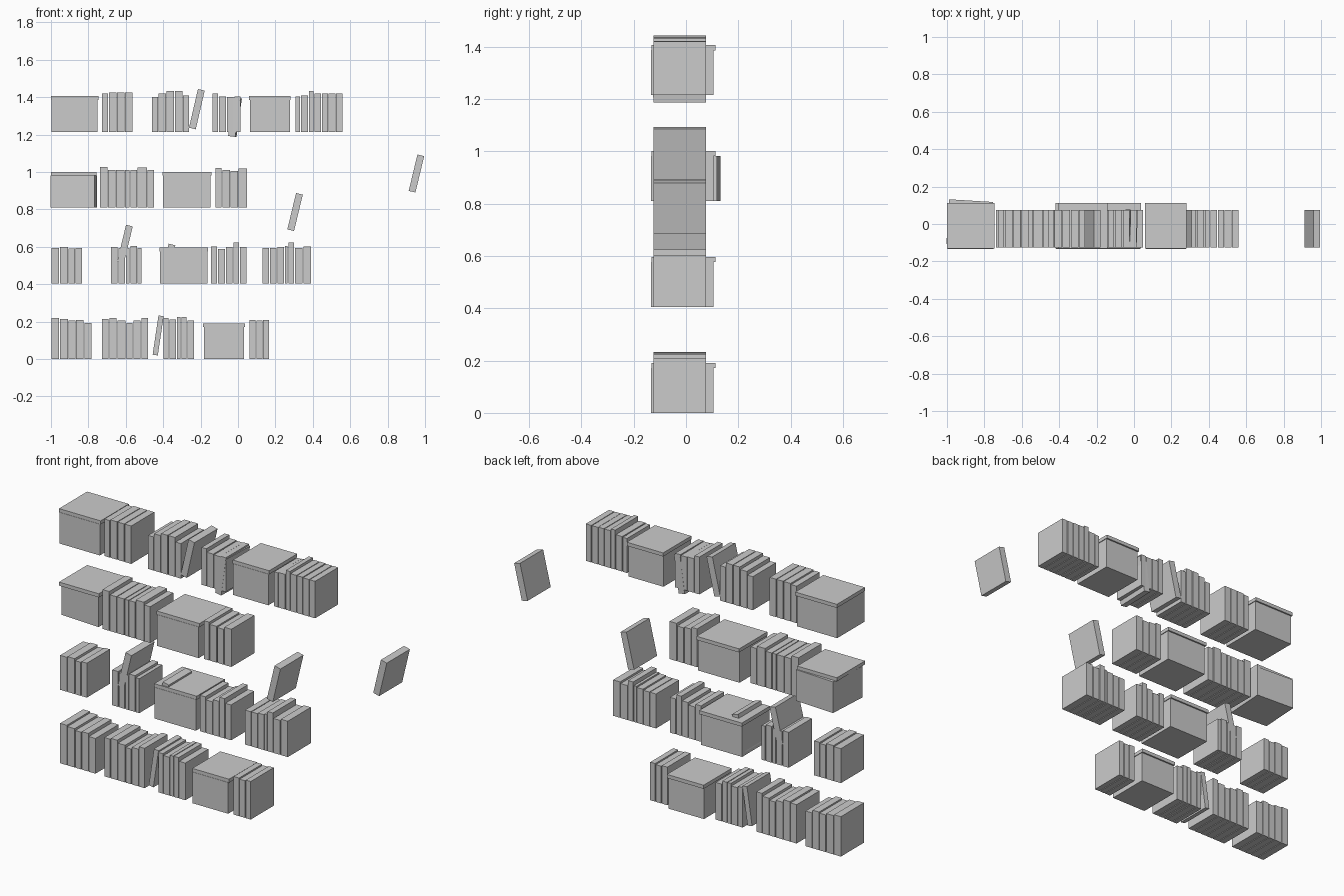
import bpy
import math

grey = bpy.data.materials.new("light grey")
grey.diffuse_color = (0.6, 0.6, 0.6, 1)

BOOK_FRONT, BOOK_BACK = -0.125, 0.076
BOOK_Y = (BOOK_FRONT + BOOK_BACK) / 2
BOOK_DEPTH = BOOK_BACK - BOOK_FRONT
SHELVES = (0.0, 0.405, 0.81, 1.215)


def block(name, centre, size, rotation=(0, 0, 0)):
    bpy.ops.mesh.primitive_cube_add(size=1, location=centre, rotation=rotation)
    ob = bpy.context.object
    ob.name = name
    ob.scale = size
    bpy.ops.object.transform_apply(location=False, rotation=False, scale=True)
    ob.data.materials.append(grey)
    return ob


def book_run(shelf, x, widths, heights):
    """Upright books side by side; sizes in thousandths of a unit."""
    base = SHELVES[shelf]
    for w, h in zip(widths, heights):
        w, h = w / 1000, h / 1000
        block("book", (x + w / 2, BOOK_Y, base + h / 2), (w - 0.004, BOOK_DEPTH, h))
        x += w


def leaning_book(x, z, lean=13.5, thick=0.037, height=0.2, turn=0):
    """Book tipped to the right, placed by its centre."""
    block("leaning_book", (x, BOOK_Y, z), (thick, BOOK_DEPTH, height),
          (0, math.radians(lean), math.radians(turn)))


def storage_box(shelf, x0, x1, turn=0, shift=0):
    """Closed box with a thin overhanging lid."""
    base, cx, w = SHELVES[shelf], (x0 + x1) / 2, x1 - x0
    block("box_body", (cx, -0.014 + shift, base + 0.086), (w - 0.008, 0.238, 0.172),
          (0, 0, math.radians(turn)))
    block("box_lid", (cx, -0.009, base + 0.181), (w, 0.245, 0.02))


# Bottom shelf
book_run(0, -1.0, (45, 48, 40, 43, 44), (220, 214, 205, 210, 194))
book_run(0, -0.73, (40, 43, 48, 37, 43, 39), (214, 220, 205, 194, 205, 220))
book_run(0, -0.401, (32, 40, 24, 32, 41), (220, 211, 224, 224, 205))
book_run(0, 0.059, (37, 37, 34), (210, 205, 210))
leaning_book(-0.427, 0.126, 8.5, 0.028, 0.212)
storage_box(0, -0.187, 0.037)

# Second shelf
book_run(1, -1.0, (45, 48, 37, 37), (190, 195, 185, 190))
book_run(1, -0.682, (40, 40, 24, 40, 25), (195, 190, 190, 200, 190))
book_run(1, -0.147, (37, 43, 40, 35, 39), (198, 182, 195, 219, 195))
book_run(1, 0.128, (40, 40, 40, 19, 35, 45, 46), (190, 190, 195, 200, 219, 190, 198))
leaning_book(-0.604, 0.616)
leaning_book(-0.376, 0.515)
storage_box(1, -0.42, -0.16)

# Third shelf
book_run(2, -0.741, (45, 43, 48, 27, 40, 53, 39), (217, 200, 200, 200, 200, 214, 200))
book_run(2, -0.123, (37, 45, 43, 47), (211, 200, 195, 208))
storage_box(2, -1.0, -0.757, -3.5, 0.02)
storage_box(2, -0.404, -0.143)

# Top shelf
book_run(3, -0.73, (37, 45, 43, 43), (204, 209, 209, 209))
book_run(3, -0.463, (37, 43, 43, 45, 36), (185, 204, 217, 217, 193))
book_run(3, -0.137, (33, 43, 40, 36), (206, 188, 185, 188))
book_run(3, 0.305, (29, 43, 29, 40, 37, 40, 37), (190, 193, 217, 206, 206, 204, 204))
leaning_book(-0.22, 1.336, 13, 0.037, 0.212)
leaning_book(-0.016, 1.293, 8, 0.038, 0.208, -2)
storage_box(3, -1.0, -0.746)
storage_box(3, 0.06, 0.282)

# Loose books off the shelf ends
leaning_book(0.305, 0.786)
leaning_book(0.954, 0.992)
